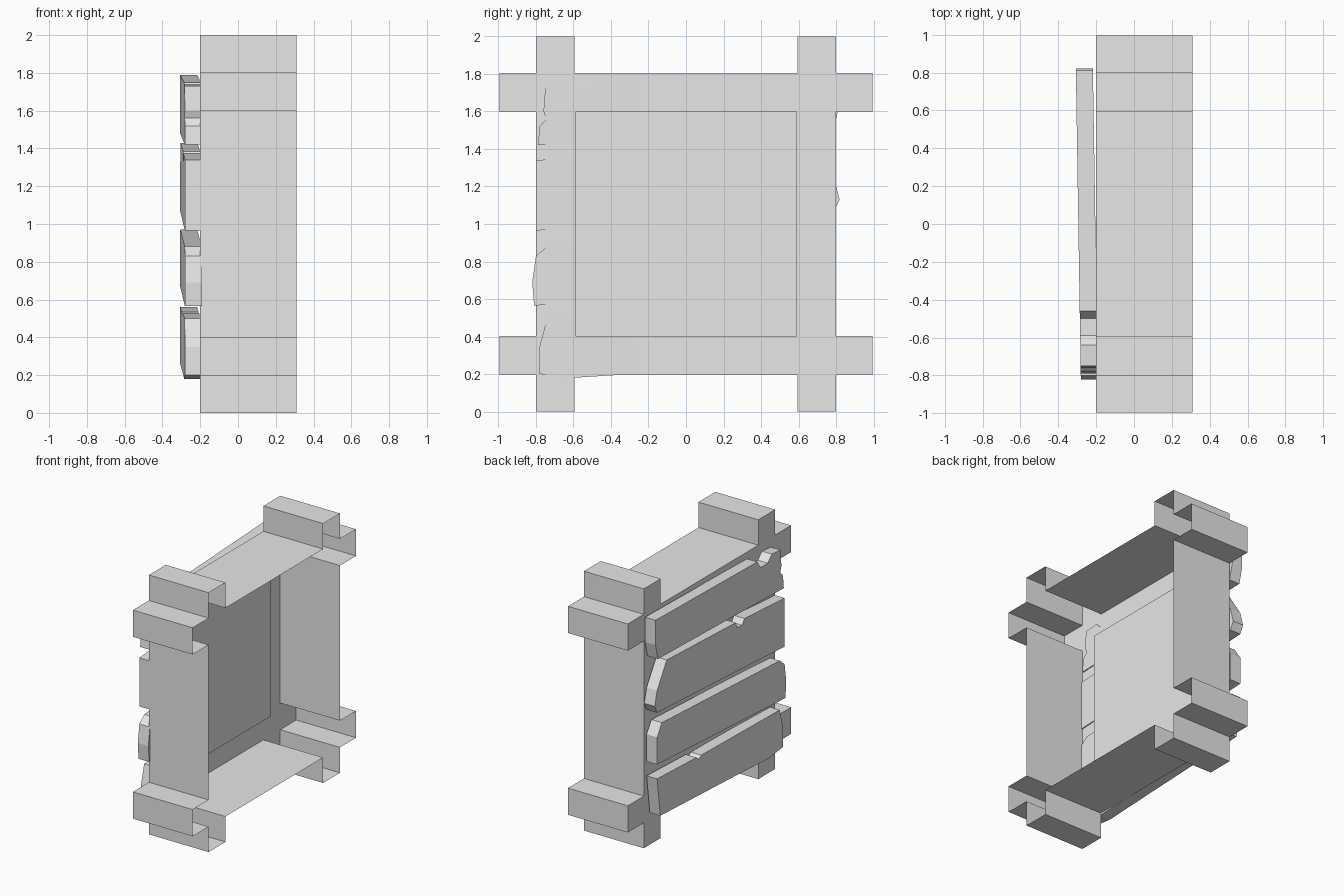
import bpy, bmesh

cube = bpy.data.objects.get("Cube")
if cube:
    bpy.data.objects.remove(cube, do_unlink=True)

grey = bpy.data.materials.new("plain_grey")
grey.use_nodes = True
grey.diffuse_color = (0.8, 0.8, 0.8, 1)
grey.node_tree.nodes["Principled BSDF"].inputs["Base Color"].default_value = (0.8, 0.8, 0.8, 1)


def finish(name, bm):
    bmesh.ops.recalc_face_normals(bm, faces=bm.faces)
    mesh = bpy.data.meshes.new(name)
    bm.to_mesh(mesh)
    bm.free()
    mesh.materials.append(grey)
    obj = bpy.data.objects.new(name, mesh)
    bpy.context.collection.objects.link(obj)
    return obj


def prism(name, outline, back_x, front_x, open_front=False):
    """Extrude a (y, z) outline along x; back_x and front_x are functions of y."""
    bm = bmesh.new()
    back = [bm.verts.new((back_x(y), y, z)) for y, z in outline]
    front = [bm.verts.new((front_x(y), y, z)) for y, z in outline]
    bm.faces.new(back)
    if not open_front:
        bm.faces.new(front)
    n = len(outline)
    for i in range(n):
        j = (i + 1) % n
        bm.faces.new((back[i], back[j], front[j], front[i]))
    return finish(name, bm)


# Crossed-board frame: a hollow shell, open towards +x
a, b, c = 0.595, 0.8, 0.995
corner = [(b, a), (c, a), (c, b), (b, b), (b, c), (a, c), (a, b)]
outline = []
for turn in range(4):
    outline += corner
    corner = [(-z, y) for y, z in corner]
outline = [(y, 1 + z * 1.005) for y, z in outline]
prism("crossed_frame", outline, lambda y: -0.2, lambda y: 0.31, open_front=True)

# Raised square panel inside the frame
square = [(-0.59, 0.4), (0.59, 0.4), (0.59, 1.6), (-0.59, 1.6)]
prism("inner_panel", square, lambda y: -0.199, lambda y: -0.13)


# Rough planks nailed across the back, leaning slightly off the frame
def lean(y):
    return -0.2 - 0.016 * (y + 0.25)


planks = {
    "top_plank": [(0.81, 1.79), (0.81, 1.6), (0.78, 1.48), (-0.79, 1.42), (-0.78, 1.52),
                  (-0.745, 1.56), (-0.76, 1.6), (-0.75, 1.73), (-0.64, 1.74),
                  (-0.59, 1.69), (-0.5, 1.69), (-0.46, 1.75)],
    "upper_plank": [(0.67, 1.43), (0.79, 1.24), (0.82, 1.13), (0.79, 1.07), (-0.8, 0.965),
                    (-0.8, 1.34), (-0.3, 1.375), (-0.27, 1.335), (-0.21, 1.34), (-0.19, 1.385)],
    "lower_plank": [(0.73, 0.97), (0.79, 0.88), (0.79, 0.67), (-0.81, 0.565), (-0.82, 0.69),
                    (-0.8, 0.83), (-0.74, 0.88)],
    "bottom_plank": [(0.79, 0.56), (0.75, 0.26), (-0.2, 0.205), (-0.6, 0.18), (-0.78, 0.2),
                     (-0.78, 0.35), (-0.74, 0.5), (0.24, 0.53), (0.27, 0.51), (0.3, 0.535)],
}
for name, shape in planks.items():
    prism(name, shape, lambda y: lean(y) - 0.09, lean)
